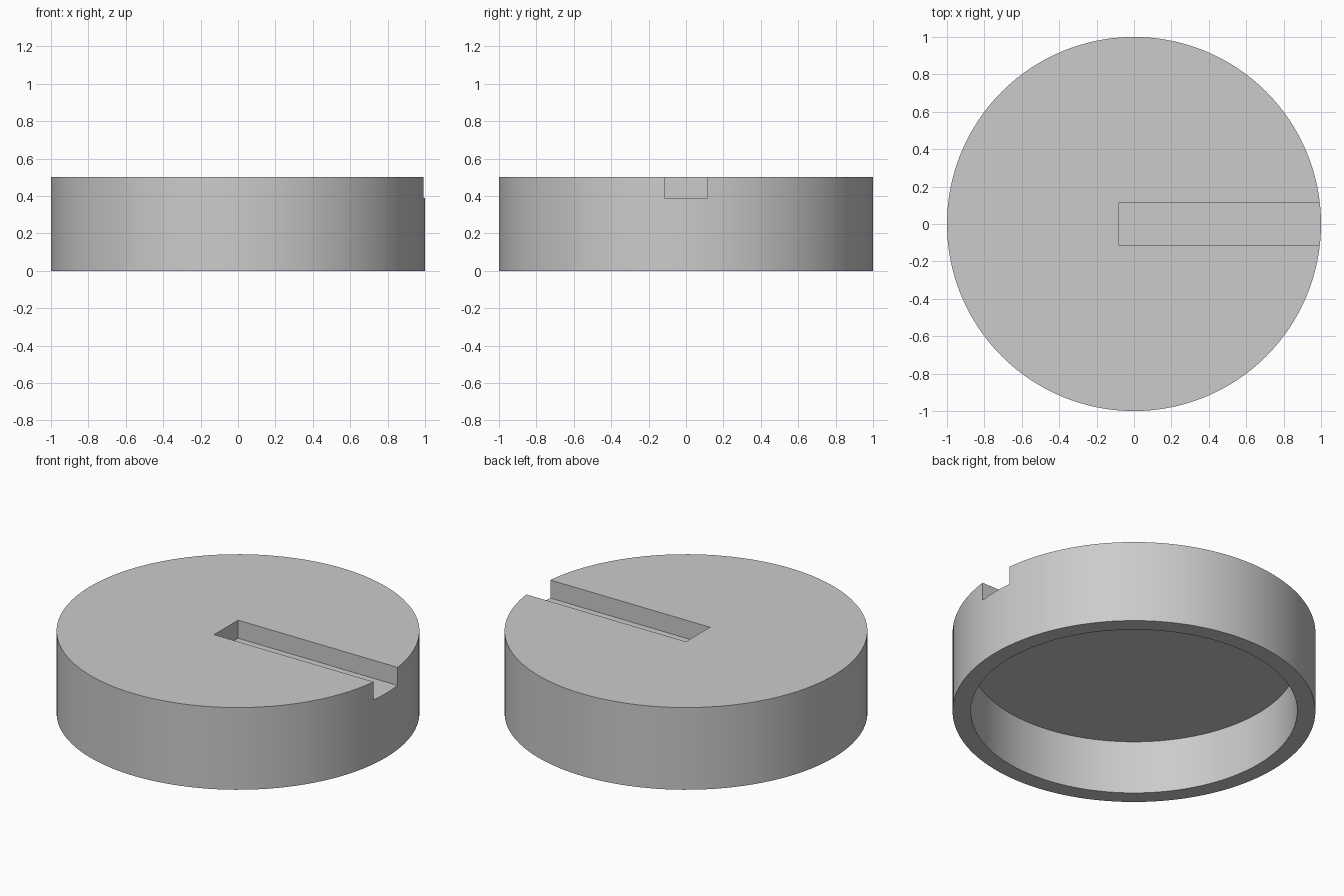
import bpy
import math

if "Cube" in bpy.data.objects:
    bpy.data.objects.remove(bpy.data.objects["Cube"], do_unlink=True)

RADIUS, HEIGHT = 1.0, 0.5
INNER_RADIUS, RECESS_DEPTH = 0.9, 0.325
SLOT_START, SLOT_WIDTH, SLOT_FLOOR = -0.08, 0.23, 0.39
SEGMENTS = 128

# Plain grey material
grey = bpy.data.materials.new("grey")
grey.use_nodes = True
colour = (0.6, 0.6, 0.6, 1)
grey.diffuse_color = colour
grey.node_tree.nodes["Principled BSDF"].inputs["Base Color"].default_value = colour


def cylinder(name, radius, bottom, top):
    bpy.ops.mesh.primitive_cylinder_add(
        vertices=SEGMENTS, radius=radius, depth=top - bottom,
        location=(0, 0, (bottom + top) / 2))
    obj = bpy.context.object
    obj.name = name
    obj.data.materials.append(grey)
    return obj


def cut(target, cutter):
    cutter.hide_render = True
    mod = target.modifiers.new("cut", 'BOOLEAN')
    mod.operation = 'DIFFERENCE'
    mod.solver = 'EXACT'
    mod.object = cutter
    bpy.context.view_layer.objects.active = target
    bpy.ops.object.modifier_apply(modifier=mod.name)
    bpy.data.objects.remove(cutter, do_unlink=True)


# Round cap body
cap = cylinder("round_cap", RADIUS, 0, HEIGHT)

# Hollow underside
cut(cap, cylinder("recess_cutter", INNER_RADIUS, -0.1, RECESS_DEPTH))

# Slot from just past the centre out through the left rim
slot_end, slot_top = RADIUS + 0.1, HEIGHT + 0.1
bpy.ops.mesh.primitive_cube_add(
    size=1, location=((SLOT_START + slot_end) / 2, 0, (SLOT_FLOOR + slot_top) / 2))
slot = bpy.context.object
slot.name = "slot_cutter"
slot.scale = (slot_end - SLOT_START, SLOT_WIDTH, slot_top - SLOT_FLOOR)
slot.data.materials.append(grey)
bpy.context.view_layer.update()
cut(cap, slot)

# Smooth walls with crisp rims
bpy.ops.object.select_all(action='DESELECT')
cap.select_set(True)
bpy.context.view_layer.objects.active = cap
bpy.ops.object.shade_smooth_by_angle(angle=math.radians(30))
